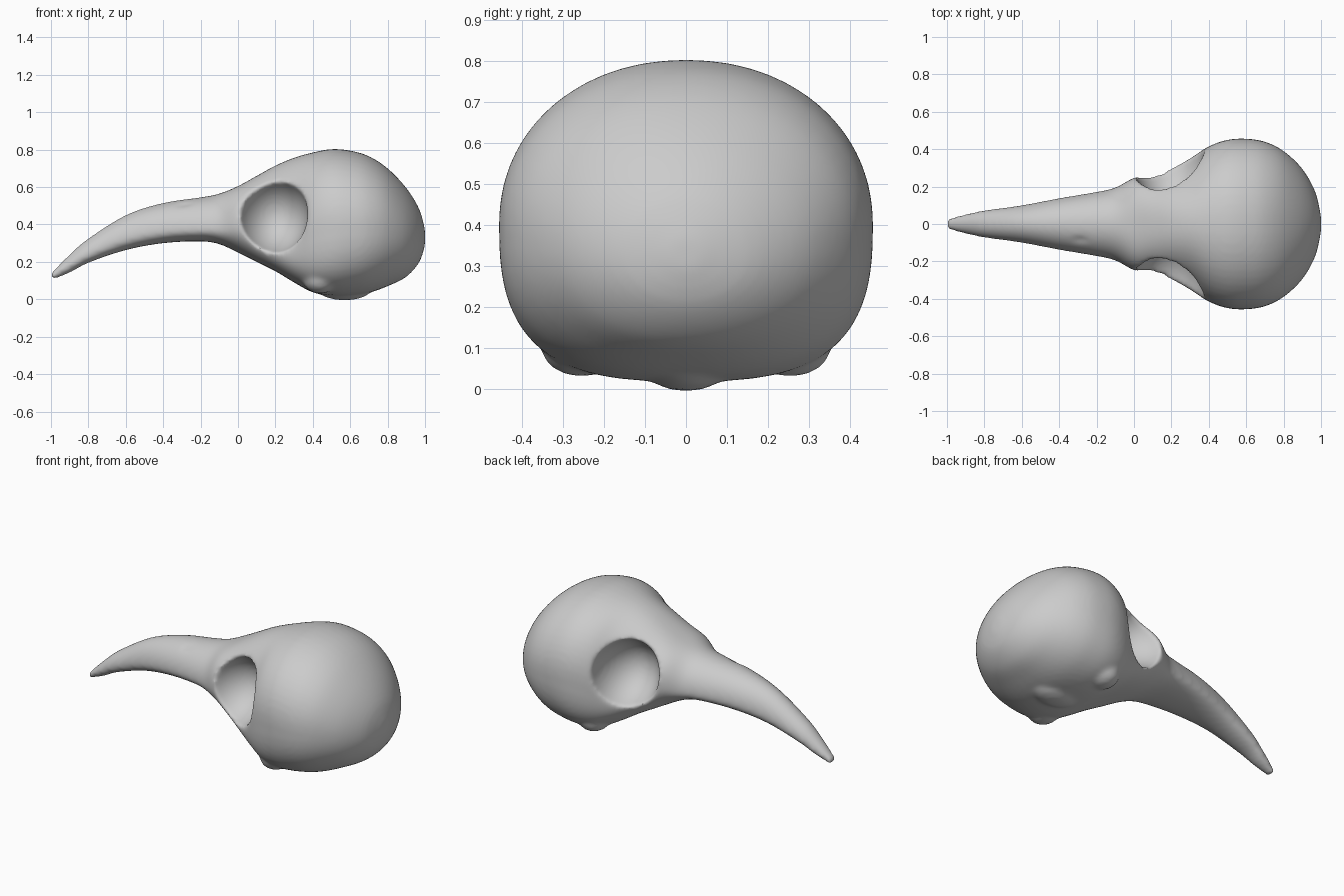
import bpy, bmesh, math
from mathutils import Matrix

if "Cube" in bpy.data.objects:
    bpy.data.objects.remove(bpy.data.objects["Cube"])

bone = bpy.data.materials.new("pale grey bone")
bone.use_nodes = True
grey = (0.6, 0.6, 0.6, 1)
bone.diffuse_color = grey
bone.node_tree.nodes["Principled BSDF"].inputs["Base Color"].default_value = grey

# Cross-sections: x, half width, bottom, top, height fraction of widest point,
# lower squareness, upper squareness
SECTIONS = [
    (-1.0, .028, .102, .14, .5, 2, 2), (-.9, .052, .142, .24, .4, 2, 2),
    (-.8, .073, .195, .325, .35, 2.1, 2), (-.6, .10, .263, .45, .33, 2.2, 2),
    (-.4, .138, .30, .515, .3, 2.2, 2), (-.2, .172, .31, .545, .27, 2.2, 2),
    (-.1, .195, .295, .565, .3, 2.3, 2.05), (0, .247, .25, .605, .42, 2.3, 2.4),
    (.1, .27, .20, .66, .33, 2.7, 2.35), (.2, .305, .15, .715, .28, 3, 2.2),
    (.3, .352, .09, .757, .33, 3.2, 2.1), (.4, .415, .037, .785, .46, 3.2, 2.1),
    (.5, .45, .02, .803, .49, 3, 2.1), (.6, .456, .02, .795, .49, 2.7, 2.1),
    (.7, .44, .035, .765, .49, 2.5, 2.1), (.8, .39, .07, .70, .49, 2.3, 2.1),
    (.9, .295, .12, .595, .49, 2.1, 2), (.97, .17, .20, .48, .47, 2, 2),
    (1.0, .04, .29, .37, .5, 2, 2)]
STEPS, SEGS = 5, 56


def spline(a, b, c, d, t):
    return tuple(.5 * (2*q + (r-p)*t + (2*p-5*q+4*r-s)*t*t + (3*q-p-3*r+s)*t**3)
                 for p, q, r, s in zip(a, b, c, d))


def ring_points(sec):
    x, w, low, high, frac, lower, upper = sec
    mid = low + (high - low) * frac
    for i in range(SEGS):
        a = math.tau * i / SEGS
        c, s = math.cos(a), math.sin(a)
        p = 2 / (upper if s > 0 else lower)
        reach = high - mid if s > 0 else mid - low
        yield (x, w * math.copysign(abs(c) ** p, c),
               mid + reach * math.copysign(abs(s) ** p, s))


def add_object(name, bm):
    mesh = bpy.data.meshes.new(name)
    bmesh.ops.recalc_face_normals(bm, faces=bm.faces)
    bm.to_mesh(mesh)
    bm.free()
    ob = bpy.data.objects.new(name, mesh)
    bpy.context.collection.objects.link(ob)
    return ob


def ellipsoid(name, centre, size, turn=0):
    bm = bmesh.new()
    bmesh.ops.create_uvsphere(bm, u_segments=40, v_segments=24, radius=1)
    bm.transform(Matrix.Translation(centre) @ Matrix.Rotation(turn, 4, 'Z')
                 @ Matrix.Diagonal((*size, 1)))
    return add_object(name, bm)


# Braincase and beak as one loft
bm = bmesh.new()
rings = []
for k in range(len(SECTIONS) - 1):
    a, b = SECTIONS[max(k - 1, 0)], SECTIONS[k]
    c, d = SECTIONS[k + 1], SECTIONS[min(k + 2, len(SECTIONS) - 1)]
    for j in range(STEPS):
        rings.append([bm.verts.new(p) for p in ring_points(spline(a, b, c, d, j / STEPS))])
rings.append([bm.verts.new(p) for p in ring_points(SECTIONS[-1])])
for r, q in zip(rings, rings[1:]):
    for i in range(SEGS):
        n = (i + 1) % SEGS
        bm.faces.new((r[i], r[n], q[n], q[i]))
bm.faces.new(rings[0])
bm.faces.new(rings[-1])
skull = add_object("skull", bm)
bpy.context.view_layer.objects.active = skull
skull.select_set(True)


def combine(helper, operation):
    mod = skull.modifiers.new(operation, 'BOOLEAN')
    mod.operation, mod.object, mod.solver = operation, helper, 'EXACT'
    bpy.ops.object.modifier_apply(modifier=mod.name)
    bpy.data.objects.remove(helper)


# Jaw joints and eye sockets on both sides
for side in (-1, 1):
    combine(ellipsoid("jaw_joint", (.44, side * .255, .105), (.09, .10, .075)), 'UNION')
    combine(ellipsoid("eye_socket", (.178, side * .375, .455), (.193, .285, .215), side * .12), 'DIFFERENCE')
# Rear knob under the skull and a shallow dent on the beak
combine(ellipsoid("base_knob", (.57, 0, .05), (.14, .10, .055)), 'UNION')
combine(ellipsoid("beak_dent", (-.31, -.11, .56), (.11, .06, .07)), 'DIFFERENCE')

# Fuse and soften the bone
fuse = skull.modifiers.new("fuse", 'REMESH')
fuse.mode, fuse.voxel_size = 'VOXEL', .013
soften = skull.modifiers.new("soften", 'SMOOTH')
soften.factor, soften.iterations = .5, 9
for name in ("fuse", "soften"):
    bpy.ops.object.modifier_apply(modifier=name)
skull.data.materials.clear()
skull.data.materials.append(bone)
bpy.ops.object.shade_smooth_by_angle(angle=math.radians(50))
